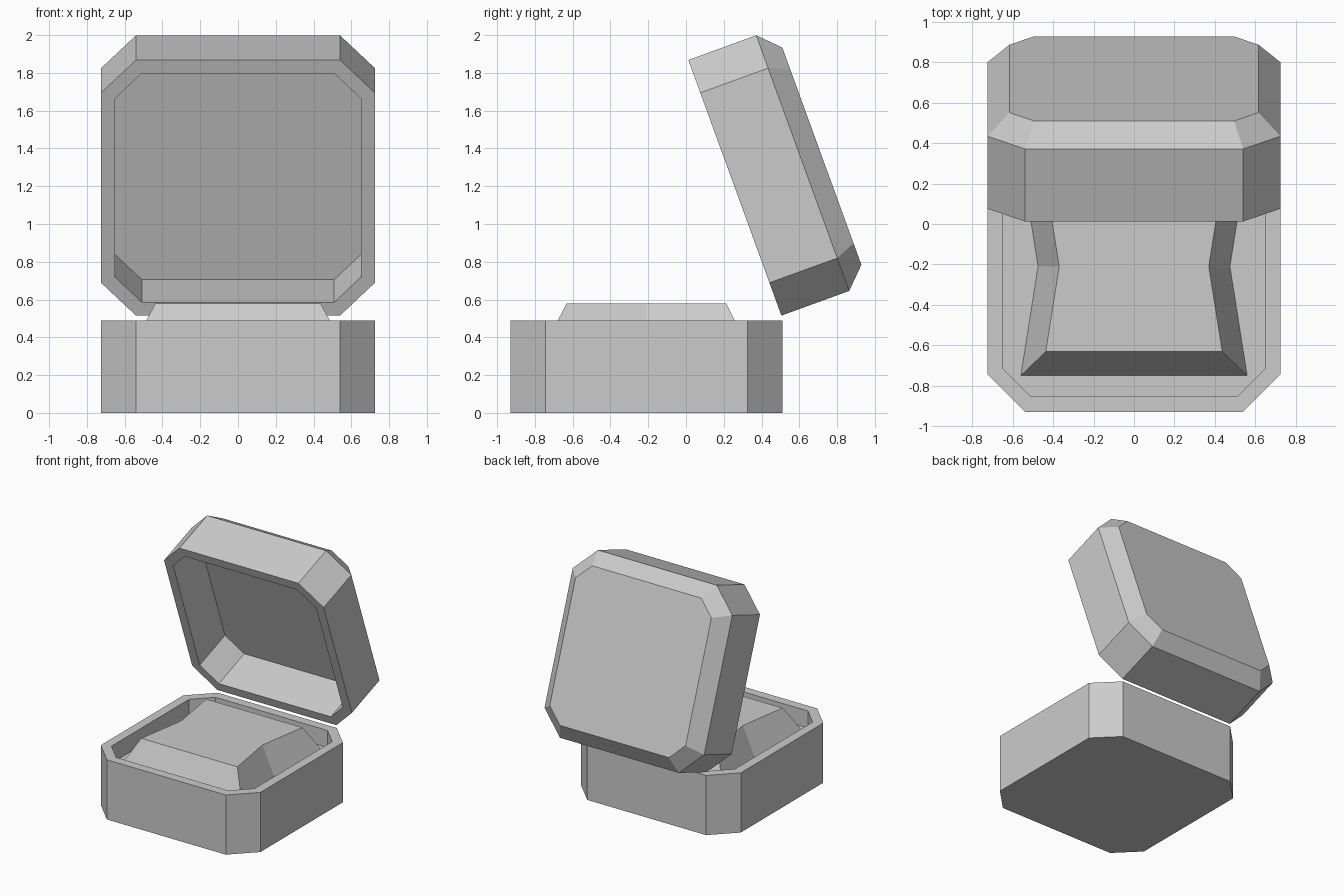
import bpy, bmesh
from math import radians, sin, cos
from mathutils import Matrix

cube = bpy.data.objects.get("Cube")
if cube:
    bpy.data.objects.remove(cube, do_unlink=True)

grey = bpy.data.materials.new("plain grey")
grey.use_nodes = True
COLOUR = (0.6, 0.6, 0.6, 1)
grey.diffuse_color = COLOUR
grey.node_tree.nodes["Principled BSDF"].inputs["Base Color"].default_value = COLOUR

HALF_X, HALF_Y, CORNER = 0.725, 0.72, 0.185
WALL, HEIGHT = 0.075, 0.49


def octagon(inset):
    """Rectangle with cut corners, offset evenly inwards."""
    a, b, c = HALF_X - inset, HALF_Y - inset, CORNER - 0.586 * inset
    quarter = [(a, b - c), (a - c, b)]
    half = quarter + [(-x, y) for x, y in reversed(quarter)]
    return half + [(-x, -y) for x, y in half]


def loft(name, sections, matrix):
    """Skin a stack of (outline, z) sections and cap both ends."""
    bm = bmesh.new()
    rings = [[bm.verts.new((x, y, z)) for x, y in outline] for outline, z in sections]
    for low, high in zip(rings, rings[1:]):
        n = len(low)
        for i in range(n):
            j = (i + 1) % n
            bm.faces.new((low[i], low[j], high[j], high[i]))
    bm.faces.new(rings[0][::-1])
    bm.faces.new(rings[-1])
    bmesh.ops.recalc_face_normals(bm, faces=bm.faces)
    mesh = bpy.data.meshes.new(name)
    bm.to_mesh(mesh)
    bm.free()
    mesh.materials.append(grey)
    obj = bpy.data.objects.new(name, mesh)
    obj.matrix_world = matrix
    bpy.context.collection.objects.link(obj)
    return obj


# Base tray with a shallow recess
FLOOR = 0.35
base_frame = Matrix.Translation((0, -0.21, 0))
loft("base", [(octagon(0), 0), (octagon(0), HEIGHT),
              (octagon(WALL), HEIGHT), (octagon(WALL), FLOOR)], base_frame)


# Waisted cushion with sloping sides
def cushion_outline(end_x, waist_x, end_y):
    right = [(end_x, -end_y), (waist_x, 0), (end_x, end_y)]
    return right + [(-x, y) for x, y in reversed(right)]


loft("cushion", [(cushion_outline(0.56, 0.475, 0.54), FLOOR),
                 (cushion_outline(0.437, 0.37, 0.422), 0.58)], base_frame)

# Open lid: hollow, bevelled at the back, leaning backwards
TILT = radians(20)
lid_frame = (Matrix.Translation((0, 0.505 - HALF_Y * sin(TILT), 0.515 + HALF_Y * cos(TILT)))
             @ Matrix.Rotation(TILT - radians(90), 4, 'X'))
BEVEL = 0.108
loft("lid", [(octagon(WALL), 0.35), (octagon(WALL), 0), (octagon(0), 0),
             (octagon(0), HEIGHT - BEVEL), (octagon(BEVEL), HEIGHT)], lid_frame)
